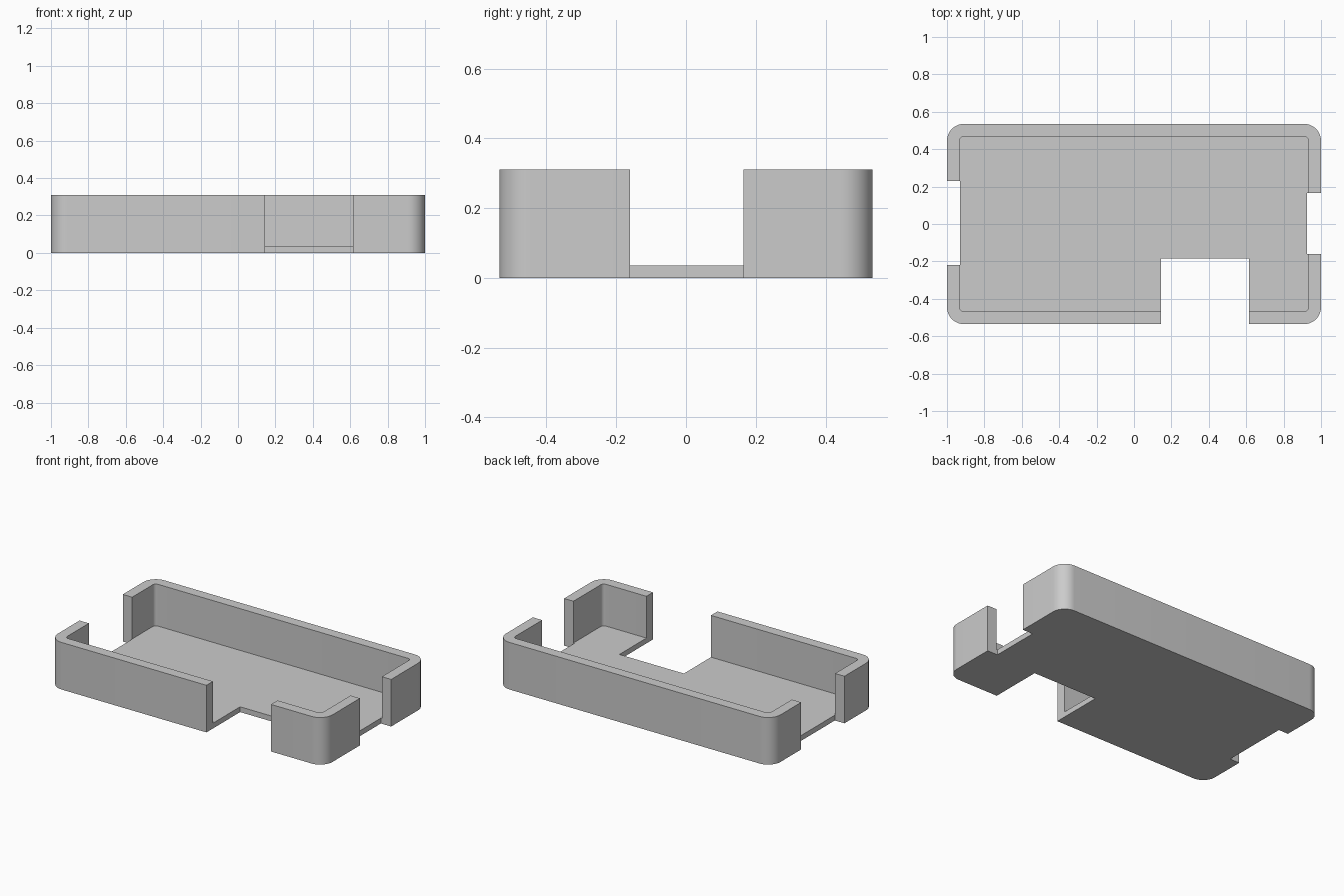
import bpy, bmesh, math

cube = bpy.data.objects.get("Cube")
if cube:
    bpy.data.objects.remove(cube)

HEIGHT, FLOOR, WALL = 0.31, 0.035, 0.068
HALF_X, HALF_Y, RADIUS = 1.0, 0.535, 0.09

grey = bpy.data.materials.new("plain grey")
grey.use_nodes = True
colour = (0.6, 0.6, 0.6, 1)
grey.diffuse_color = colour
grey.node_tree.nodes["Principled BSDF"].inputs["Base Color"].default_value = colour


def rounded_block(name, hx, hy, radius, z0, z1, steps=12):
    """Rounded rectangle centred on the origin, extruded from z0 to z1."""
    bm = bmesh.new()
    ring = []
    for i, (sx, sy) in enumerate([(1, 1), (-1, 1), (-1, -1), (1, -1)]):
        for k in range(steps + 1):
            a = math.pi / 2 * (i + k / steps)
            ring.append(bm.verts.new((sx * (hx - radius) + radius * math.cos(a),
                                      sy * (hy - radius) + radius * math.sin(a), z0)))
    face = bm.faces.new(ring)
    top = bmesh.ops.extrude_face_region(bm, geom=[face])["geom"]
    for v in top:
        if isinstance(v, bmesh.types.BMVert):
            v.co.z = z1
    bmesh.ops.recalc_face_normals(bm, faces=bm.faces)
    return link(name, bm)


def box(name, x0, x1, y0, y1, z0, z1):
    bm = bmesh.new()
    bmesh.ops.create_cube(bm, size=1)
    for v in bm.verts:
        v.co = (x1 if v.co.x > 0 else x0, y1 if v.co.y > 0 else y0,
                z1 if v.co.z > 0 else z0)
    return link(name, bm)


def link(name, bm):
    mesh = bpy.data.meshes.new(name)
    bm.to_mesh(mesh)
    bm.free()
    mesh.materials.append(grey)
    obj = bpy.data.objects.new(name, mesh)
    bpy.context.collection.objects.link(obj)
    return obj


# Tray body
tray = rounded_block("tray", HALF_X, HALF_Y, RADIUS, 0, HEIGHT)

# Hollow interior and the three openings cut through wall and floor
cutters = [
    rounded_block("interior_cutter", HALF_X - WALL, HALF_Y - WALL,
                  RADIUS - WALL, FLOOR, HEIGHT + 0.2, 6),
    box("right_opening_cutter", -1.2, -0.93, -0.22, 0.23, -0.2, 0.6),
    box("left_opening_cutter", 0.925, 1.2, -0.16, 0.165, -0.2, 0.6),
    box("front_opening_cutter", 0.145, 0.615, -0.8, -0.185, -0.2, 0.6),
]
bpy.ops.object.select_all(action="DESELECT")
bpy.context.view_layer.objects.active = tray
tray.select_set(True)
for cutter in cutters:
    cutter.hide_render = True
    mod = tray.modifiers.new(cutter.name, "BOOLEAN")
    mod.operation = "DIFFERENCE"
    mod.solver = "EXACT"
    mod.object = cutter
    bpy.ops.object.modifier_apply(modifier=mod.name)
    bpy.data.objects.remove(cutter)

# Round corners smooth, all other edges crisp
bpy.ops.object.shade_smooth_by_angle(angle=math.radians(30))
